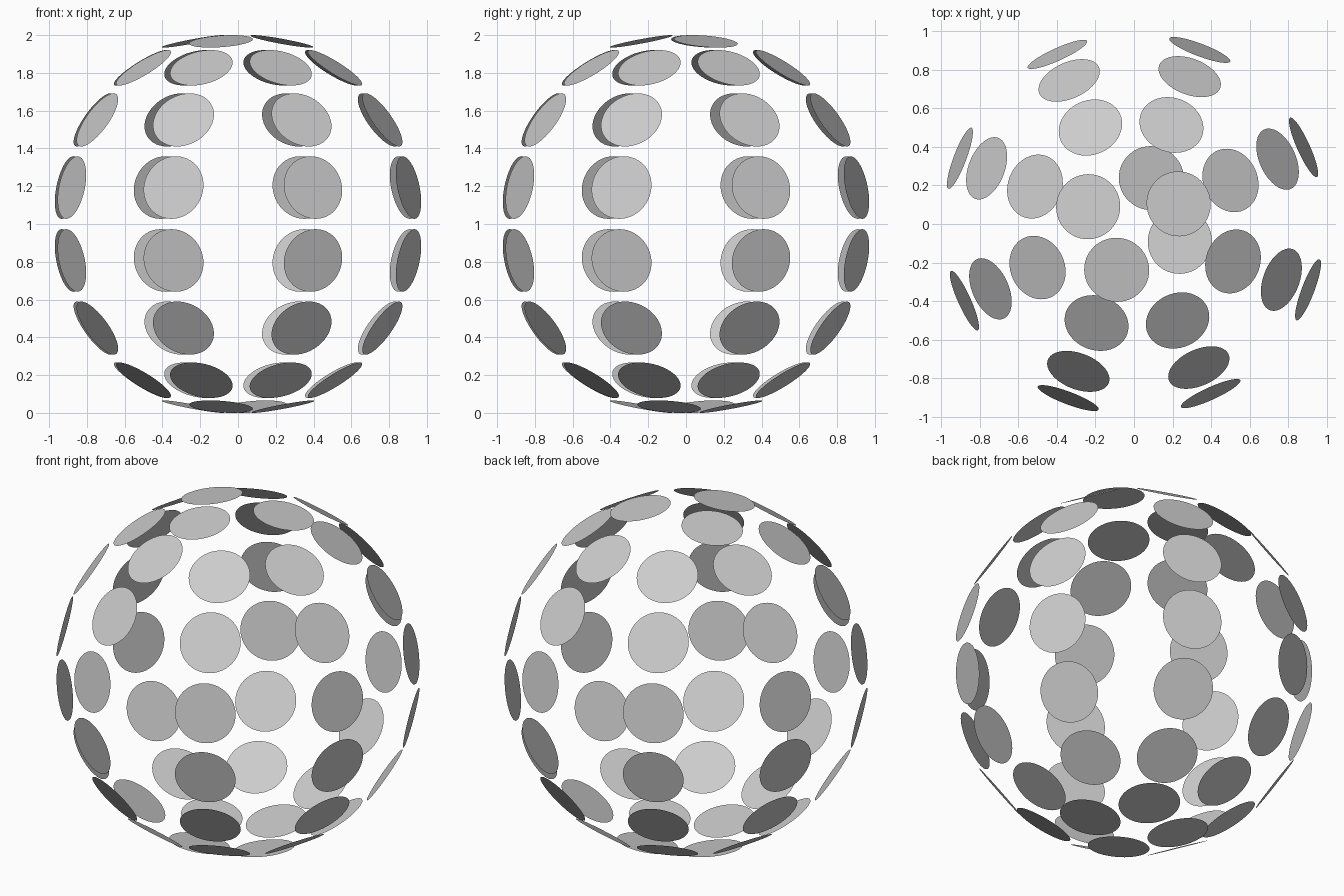
import bpy, bmesh
from math import radians, cos, sin
from mathutils import Matrix, Vector

if "Cube" in bpy.data.objects:
    bpy.data.objects.remove(bpy.data.objects["Cube"])

DISC_R = 0.169
OFFSET = 24.3          # azimuth of the first column, degrees

# (height from centre, ring radius, tilt latitude) for one hemisphere
RINGS = [
    ("equator", 0.193, 0.965, 11.25),
    ("middle", 0.551, 0.817, 33.75),
    ("upper", 0.827, 0.549, 56.25),
    ("cap", 0.967, 0.254, 78.75),
]


def disc_ring(name, z, radius, lat, columns):
    """Flat discs facing outwards, one per listed 45 degree column."""
    bm = bmesh.new()
    for c in columns:
        az = radians(OFFSET + 45 * c)
        pos = Vector((radius * cos(az), radius * sin(az), 1 + z))
        normal = Vector((cos(lat) * cos(az), cos(lat) * sin(az), sin(lat)))
        rot = normal.to_track_quat('Z', 'Y').to_matrix().to_4x4()
        bmesh.ops.create_circle(bm, cap_ends=True, segments=48, radius=DISC_R,
                                matrix=Matrix.Translation(pos) @ rot)
    mesh = bpy.data.meshes.new(name)
    bm.to_mesh(mesh)
    bm.free()
    bpy.context.collection.objects.link(bpy.data.objects.new(name, mesh))


# Rings mirrored above and below the centre; the two caps hold fewer discs
for name, z, radius, lat in RINGS:
    for side, label in ((1, "top"), (-1, "bottom")):
        columns = range(8)
        if name == "cap":
            columns = (0, 3, 5) if side > 0 else (1, 3, 5, 7)
        disc_ring(f"{label}_{name}_discs", side * z, radius,
                  radians(side * lat), columns)
